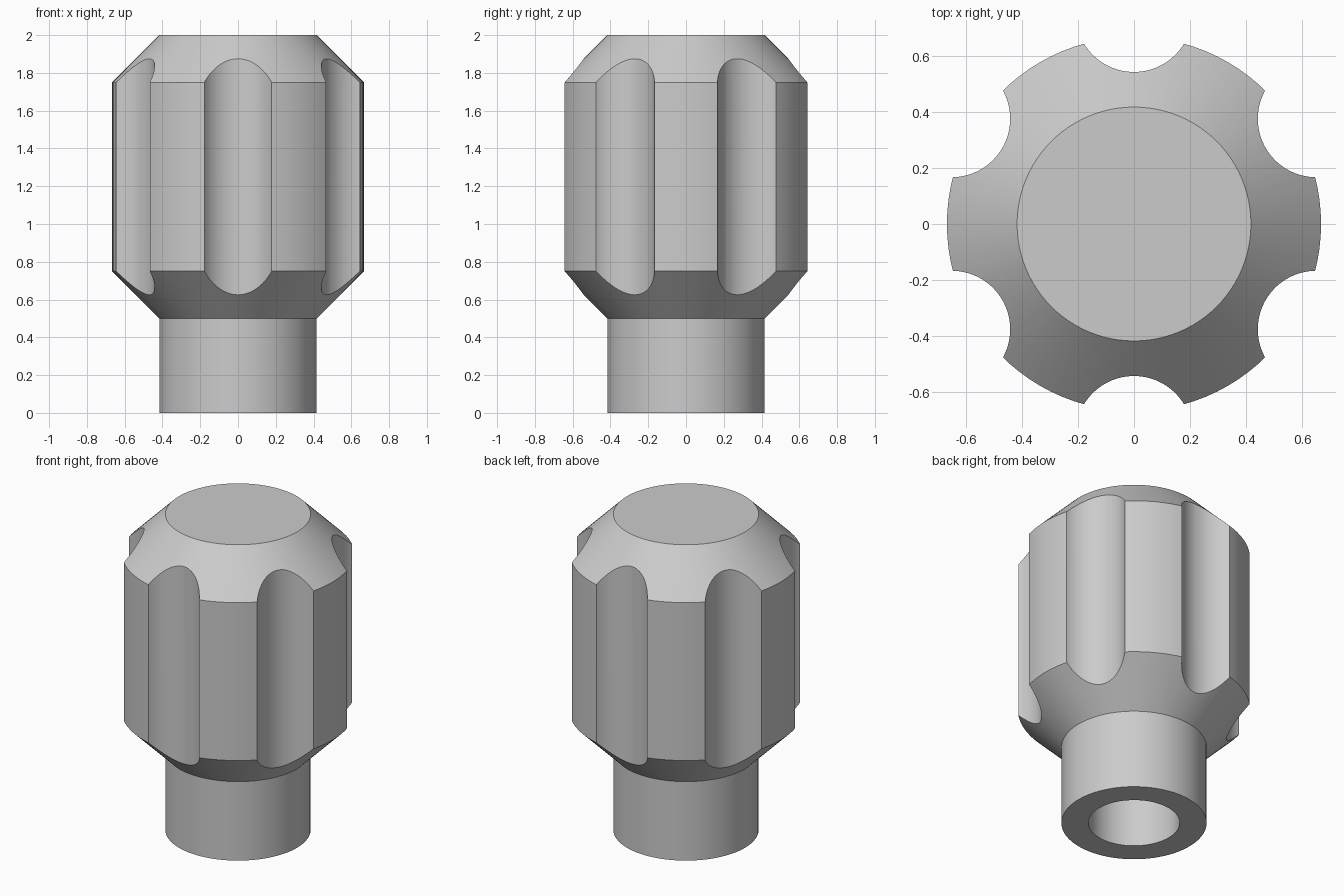
import bpy, bmesh, math

cube = bpy.data.objects.get("Cube")
if cube:
    bpy.data.objects.remove(cube, do_unlink=True)

HEIGHT = 2.0
COLLAR_R, BODY_R, BORE_R = 5 / 12, 2 / 3, 0.262
FLUTE_R, FLUTE_DIST = 5 / 24, 0.75

# Plain grey material
grey = bpy.data.materials.new("grey")
grey.use_nodes = True
colour = (0.6, 0.6, 0.6, 1)
grey.diffuse_color = colour
grey.node_tree.nodes["Principled BSDF"].inputs["Base Color"].default_value = colour


def lathe(name, profile, steps):
    """Solid of revolution around z from (radius, height) points."""
    bm = bmesh.new()
    verts = [bm.verts.new((r, 0, z)) for r, z in profile]
    edges = [bm.edges.new(pair) for pair in zip(verts, verts[1:])]
    bmesh.ops.spin(bm, geom=verts + edges, axis=(0, 0, 1), cent=(0, 0, 0),
                   steps=steps, angle=math.tau, use_merge=True)
    bmesh.ops.remove_doubles(bm, verts=bm.verts, dist=1e-5)
    # Flat caps over the open ends
    bmesh.ops.holes_fill(bm, edges=[e for e in bm.edges if e.is_boundary], sides=0)
    bmesh.ops.recalc_face_normals(bm, faces=bm.faces)
    mesh = bpy.data.meshes.new(name)
    bm.to_mesh(mesh)
    bm.free()
    obj = bpy.data.objects.new(name, mesh)
    bpy.context.collection.objects.link(obj)
    mesh.materials.append(grey)
    return obj


# Knob body: collar, chamfered grip and flat top
knob = lathe("knob_body", [(COLLAR_R, 0), (COLLAR_R, 0.5), (BODY_R, 0.75),
                           (BODY_R, 1.75), (COLLAR_R, HEIGHT)], 96)

# Cutters: shaft bore from below and six grip flutes
cutters = [lathe("bore_cutter", [(BORE_R, -0.1), (BORE_R, 1.0)], 64)]
for i in range(6):
    angle = math.radians(30 + 60 * i)
    flute = lathe("flute_cutter", [(FLUTE_R, 0.3), (FLUTE_R, 2.2)], 64)
    flute.location = (FLUTE_DIST * math.cos(angle), FLUTE_DIST * math.sin(angle), 0)
    cutters.append(flute)

bpy.context.view_layer.objects.active = knob
for cutter in cutters:
    mod = knob.modifiers.new("cut", 'BOOLEAN')
    mod.operation = 'DIFFERENCE'
    mod.solver = 'EXACT'
    mod.object = cutter
    bpy.ops.object.modifier_apply(modifier=mod.name)
for cutter in cutters:
    bpy.data.objects.remove(cutter, do_unlink=True)

# Smooth curved walls, crisp edges
bpy.ops.object.select_all(action='DESELECT')
knob.select_set(True)
bpy.ops.object.shade_smooth_by_angle(angle=math.radians(30))
